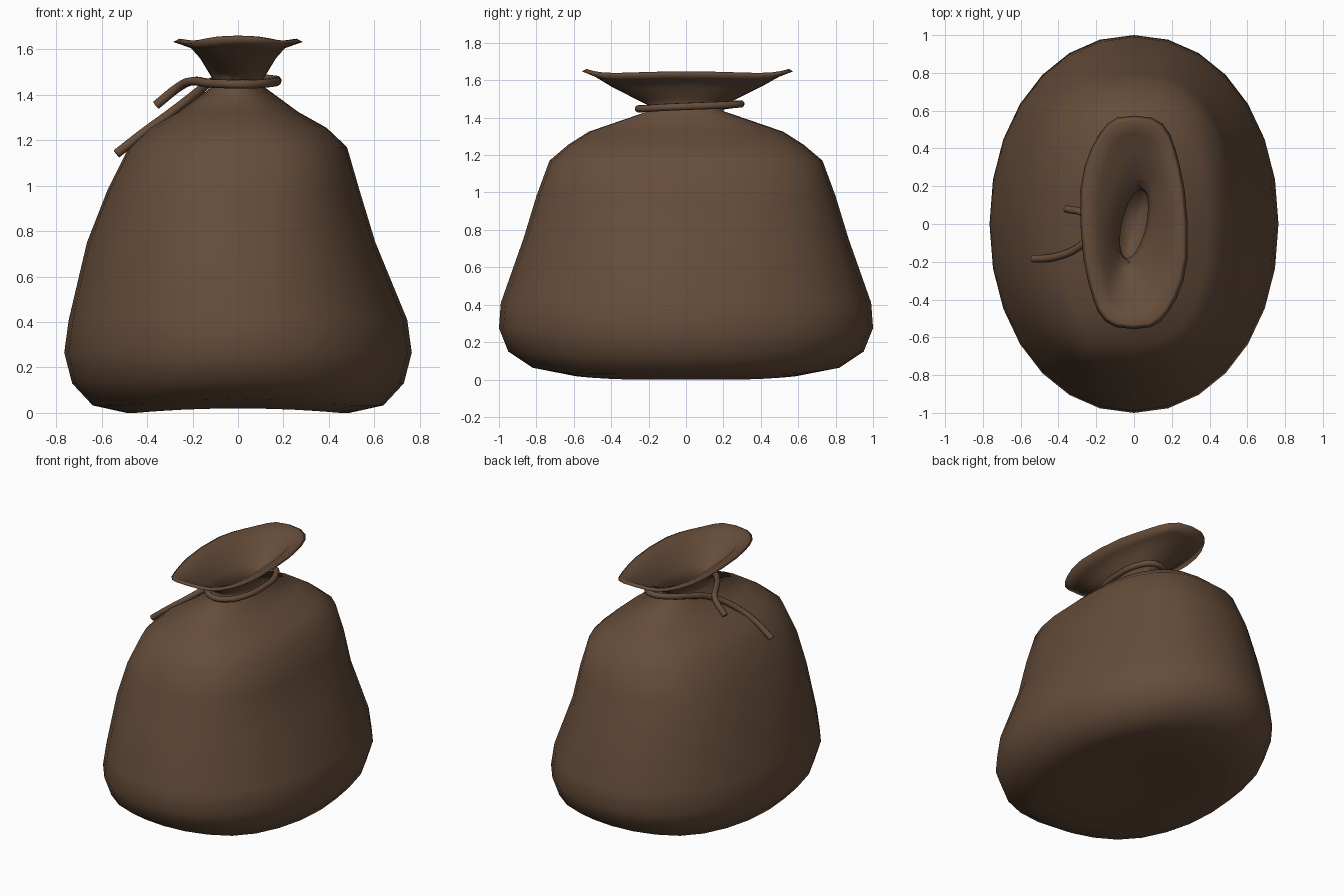
import bpy, bmesh, math

brown = bpy.data.materials.new("brown cloth")
brown.diffuse_color = (0.131, 0.073, 0.042, 1)
SEG = 28


def spow(v, p):
    return math.copysign(abs(v) ** p, v)


def ring(bm, z, rx, ry, n=2.0, dx=0.0, wave=0.0, shear=0.0, lift=0.0):
    """Superellipse ring; wave ripples the mouth, lift arches the underside."""
    out = []
    for i in range(SEG):
        a = 2 * math.pi * i / SEG
        c, s = math.cos(a), math.sin(a)
        k = 1 + wave * (0.05 * math.cos(4 * (a + 0.2)) - 0.02)
        x = rx * k * spow(c, 2 / n) + dx
        y = ry * (1 + wave * 0.015 * s) * spow(s, 2 / n)
        x += shear * y
        zz = z + wave * (0.026 * abs(s) ** 6 + 0.012 * abs(c) ** 6)
        zz += lift * max(0, 1 - (x / 0.45) ** 2)
        out.append(bm.verts.new((x, y, zz)))
    return out


def loft(name, rows):
    bm = bmesh.new()
    rings = [ring(bm, *r) for r in rows]
    for lo, hi in zip(rings, rings[1:]):
        for i in range(SEG):
            j = (i + 1) % SEG
            bm.faces.new((lo[i], lo[j], hi[j], hi[i]))
    for r in (rings[0], rings[-1]):
        z = sum(v.co.z for v in r) / SEG
        y = sum(v.co.y for v in r) / SEG
        mid = bm.verts.new((0, y, z))
        for i in range(SEG):
            bm.faces.new((r[i], r[(i + 1) % SEG], mid))
    bmesh.ops.recalc_face_normals(bm, faces=bm.faces)
    for f in bm.faces:
        f.smooth = True
    me = bpy.data.meshes.new(name)
    bm.to_mesh(me)
    bm.free()
    ob = bpy.data.objects.new(name, me)
    bpy.context.collection.objects.link(ob)
    me.materials.append(brown)
    return ob


# sack: base, belly, shoulders, pinched neck, flared mouth, then the inside
loft("sack", [
    # z, rx, ry, squareness, dx, wave, shear, lift
    (0.045, 0.22, 0.28, 2.0, 0, 0, 0, 0.015),
    (0.0, 0.49, 0.60, 2.5, 0, 0, 0, 0.02),
    (0.033, 0.64, 0.82, 2.1, 0, 0, 0, 0.03),
    (0.13, 0.73, 0.95, 2.05, 0, 0, 0, 0.02),
    (0.265, 0.765, 1.0, 2.08, 0, 0, 0, 0.01),
    (0.41, 0.745, 0.99, 2.05),
    (0.75, 0.635, 0.87, 2.25, -0.03),
    (0.98, 0.555, 0.80, 2.5, -0.02),
    (1.17, 0.48, 0.73, 2.6),
    (1.255, 0.39, 0.63, 2.5),
    (1.325, 0.265, 0.52, 2.3),
    (1.435, 0.115, 0.20, 2.0),
    (1.468, 0.11, 0.205, 2.0),
    (1.50, 0.13, 0.27, 2.0),
    (1.555, 0.165, 0.40, 2.3, 0, 0.4),
    (1.597, 0.205, 0.49, 2.5, 0, 0.8),
    (1.622, 0.28, 0.565, 2.7, 0, 1),
    (1.635, 0.255, 0.54, 2.7, 0, 1),
    (1.603, 0.19, 0.475, 2.5, 0, 0.8),
    (1.565, 0.145, 0.38, 2.3, 0, 0.4, 0.06),
    (1.505, 0.09, 0.24, 2.0, 0, 0, 0.15),
    (1.44, 0.065, 0.18, 2.0, 0, 0, 0.2),
    (1.38, 0.09, 0.20, 2.0, 0, 0, 0.2),
])

# cord: long tail, loop round the neck, short tail crossing over
path = [
    (-0.535, -0.185, 1.14), (-0.42, -0.175, 1.23), (-0.29, -0.12, 1.325),
    (-0.18, 0.0, 1.41), (-0.13, 0.13, 1.45), (-0.05, 0.25, 1.47),
    (0.07, 0.29, 1.473), (0.15, 0.20, 1.468), (0.172, 0.05, 1.462),
    (0.15, -0.12, 1.455), (0.07, -0.23, 1.448), (-0.03, -0.25, 1.448),
    (-0.13, -0.16, 1.452), (-0.20, -0.05, 1.46), (-0.26, 0.05, 1.435),
    (-0.36, 0.08, 1.355),
]
cu = bpy.data.curves.new("cord", 'CURVE')
cu.dimensions = '3D'
cu.bevel_depth = 0.02
cu.bevel_resolution = 2
cu.resolution_u = 4
cu.use_fill_caps = True
sp = cu.splines.new('BEZIER')
sp.bezier_points.add(len(path) - 1)
for bp, co in zip(sp.bezier_points, path):
    bp.co = co
    bp.handle_left_type = bp.handle_right_type = 'AUTO'
sp.use_smooth = True
cu.materials.append(brown)
bpy.context.collection.objects.link(bpy.data.objects.new("cord", cu))
